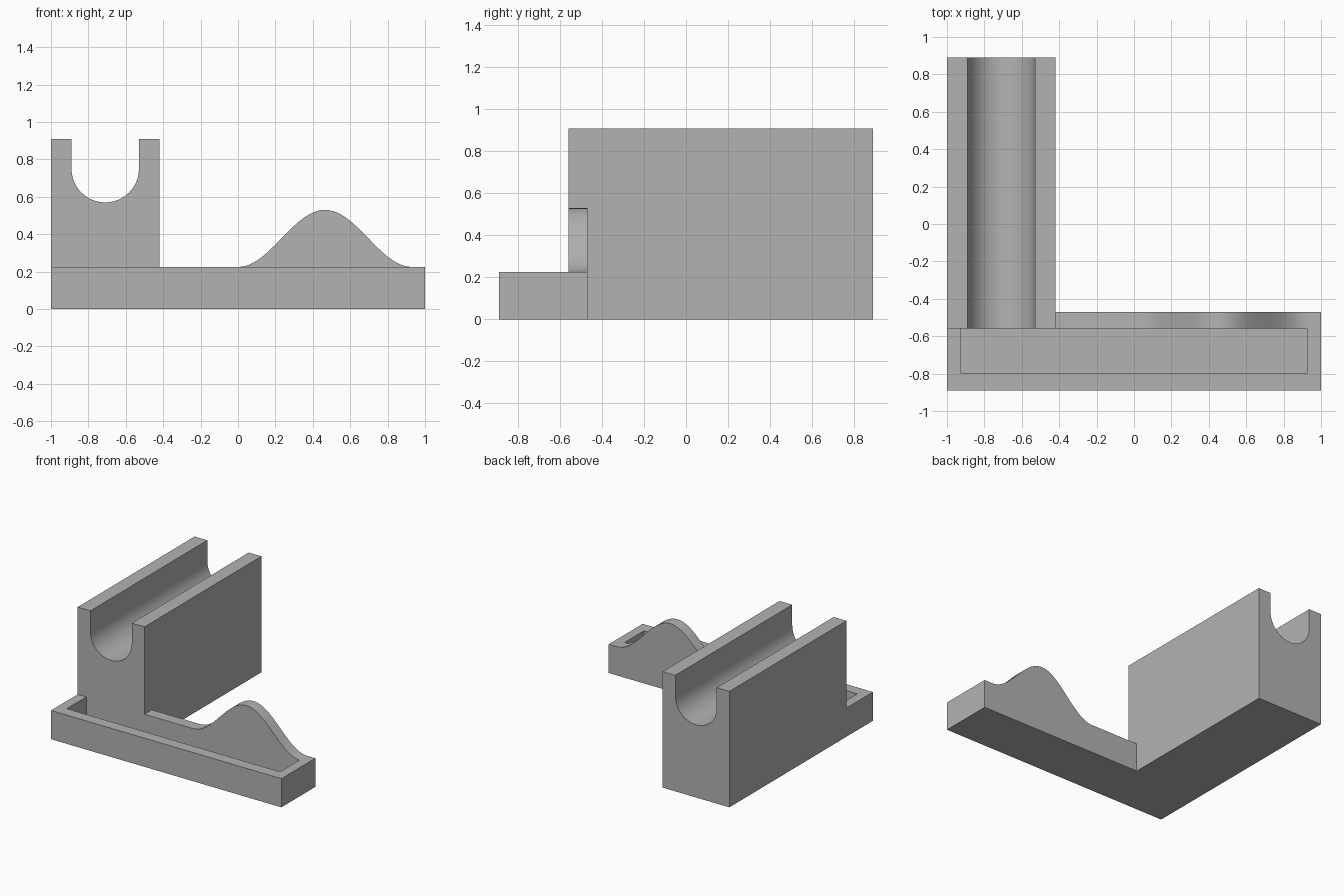
import bpy
import bmesh
import math
from mathutils import Vector

cube = bpy.data.objects.get("Cube")
if cube:
    bpy.data.objects.remove(cube, do_unlink=True)

grey = bpy.data.materials.new("plain_grey")
grey.use_nodes = True
grey.diffuse_color = (0.45, 0.45, 0.45, 1)
grey.node_tree.nodes["Principled BSDF"].inputs["Base Color"].default_value = grey.diffuse_color

RIM = 0.225      # top of the tray
FRONT = -0.89
BACK = 0.89
STEP = -0.56     # front of the cradle and hump
STRIP = -0.47    # back of the tray


def prism(name, outline, y0, y1):
    """Extrude an x-z outline from y0 to y1."""
    bm = bmesh.new()
    face = bm.faces.new([bm.verts.new((x, y0, z)) for x, z in outline])
    ext = bmesh.ops.extrude_face_region(bm, geom=[face])
    moved = [v for v in ext["geom"] if isinstance(v, bmesh.types.BMVert)]
    bmesh.ops.translate(bm, verts=moved, vec=Vector((0, y1 - y0, 0)))
    bmesh.ops.recalc_face_normals(bm, faces=bm.faces[:])
    mesh = bpy.data.meshes.new(name)
    bm.to_mesh(mesh)
    bm.free()
    mesh.materials.append(grey)
    obj = bpy.data.objects.new(name, mesh)
    bpy.context.collection.objects.link(obj)
    return obj


def rect(x0, x1, z0, z1):
    return [(x0, z0), (x1, z0), (x1, z1), (x0, z1)]


def combine(target, other, operation):
    """Apply a boolean and discard the helper."""
    mod = target.modifiers.new("combine", "BOOLEAN")
    mod.operation = operation
    mod.solver = "EXACT"
    mod.object = other
    bpy.context.view_layer.objects.active = target
    bpy.ops.object.modifier_apply(modifier=mod.name)
    bpy.data.objects.remove(other, do_unlink=True)


# Tray along the front
holder = prism("tray_with_cradle", rect(-1, 1, 0, RIM), FRONT, STRIP)

# Long cradle with a rounded groove
radius, cx, cz, top = 0.18, -0.71, 0.75, 0.91
groove = [(cx + radius * math.cos(a), cz - radius * math.sin(a))
          for a in (math.pi * i / 40 for i in range(41))]
outline = [(-1, 0), (-0.42, 0), (-0.42, top), (cx + radius, top)]
outline += groove + [(cx - radius, top), (-1, top)]
combine(holder, prism("cradle", outline, STEP, BACK), "UNION")

# Smooth hump on the back strip
width, rise, steps = 0.93, 0.305, 48
hump = [(width * i / steps, RIM + rise * (1 - math.cos(2 * math.pi * i / steps)) / 2)
        for i in range(steps, -1, -1)]
outline = [(0, RIM - 0.1), (width, RIM - 0.1)] + hump
combine(holder, prism("hump", outline, STEP, STRIP), "UNION")

# Recess in the tray
combine(holder, prism("recess", rect(-0.925, 0.925, 0.055, 0.4), -0.80, STEP), "DIFFERENCE")

bpy.ops.object.select_all(action="DESELECT")
holder.select_set(True)
bpy.context.view_layer.objects.active = holder
bpy.ops.object.shade_smooth_by_angle(angle=math.radians(25))
